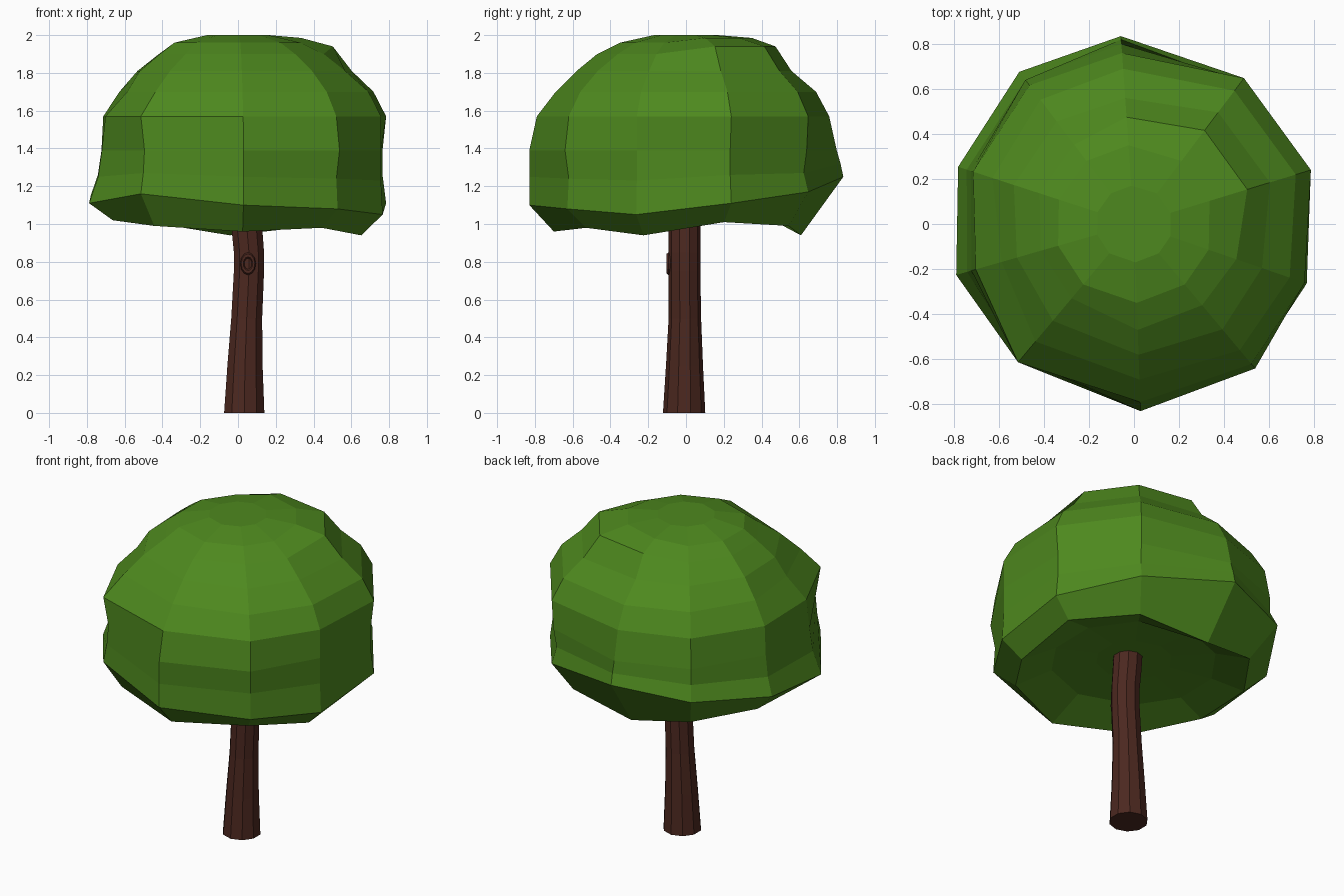
import bpy, bmesh, math
from mathutils import Vector

if "Cube" in bpy.data.objects:
    bpy.data.objects.remove(bpy.data.objects["Cube"])


def material(name, rgb):
    m = bpy.data.materials.new(name)
    m.diffuse_color = (*rgb, 1)
    m.use_nodes = True
    m.node_tree.nodes["Principled BSDF"].inputs["Base Color"].default_value = m.diffuse_color
    return m


leaf = material("leaf green", (0.076, 0.250, 0.013))
bark = material("bark brown", (0.072, 0.021, 0.014))


def loft(name, rings, mat):
    """Skin a bottom-to-top stack of equal point rings, capping both ends."""
    bm = bmesh.new()
    rows = [[bm.verts.new(p) for p in ring] for ring in rings]
    n = len(rows[0])
    for lo, hi in zip(rows, rows[1:]):
        for i in range(n):
            j = (i + 1) % n
            bm.faces.new((lo[i], lo[j], hi[j], hi[i]))
    bm.faces.new(rows[0][::-1])
    bm.faces.new(rows[-1])
    bmesh.ops.recalc_face_normals(bm, faces=bm.faces)
    me = bpy.data.meshes.new(name)
    bm.to_mesh(me)
    bm.free()
    me.materials.append(mat)
    ob = bpy.data.objects.new(name, me)
    bpy.context.collection.objects.link(ob)
    return ob


# Canopy: ten uneven columns, anticlockwise from the right
angles = [math.radians(a) for a in (17, 53, 94, 127, 162, 196, 230, 272, 310, 341)]
rim_z = [1.01, 0.99, 0.94, 1.00, 1.02, 1.02, 0.99, 0.96, 0.98, 0.94]
skirt_z = [1.11, 1.17, 1.25, 1.20, 1.15, 1.11, 1.16, 1.10, 1.08, 1.05]
mid_z = [1.26, 1.27, 1.32, 1.29, 1.26, 1.25, 1.27, 1.25, 1.24, 1.23]


def ring(radii, heights):
    """Ring of ten points; a single number means the same for every column."""
    radii = radii if isinstance(radii, list) else [radii] * 10
    heights = heights if isinstance(heights, list) else [heights] * 10
    return [Vector((r * math.cos(a), r * math.sin(a), z))
            for a, r, z in zip(angles, radii, heights)]


def ledge(z, raised):
    """The three back-right columns form a raised ledge on the crown."""
    return [raised] * 3 + [z] * 7


canopy = [
    # hollow underside
    ring(0.22, 1.08), ring(0.48, 1.06),
    # drooping rim
    ring([.69, .68, .61, .68, .68, .69, .69, .70, .69, .69], rim_z),
    ring([.82, .81, .835, .845, .82, .82, .80, .83, .82, .81], skirt_z),
    # lumpy sides
    ring([.80, .78, .82, .80, .78, .77, .78, .83, .81, .80], mid_z),
    ring([.80, .80, .80, .80, .76, .75, .77, .83, .836, .80], 1.39),
    ring([.82, .81, .76, .77, .75, .73, .80, .79, .81, .80], 1.57),
    ring([.75, .74, .69, .69, .66, .61, .68, .69, .73, .73], 1.70),
    # crown
    ring([.63, .62, .56, .57, .56, .54, .56, .58, .61, .60], 1.81),
    ring([.525, .52, .475, .44, .44, .43, .43, .47, .47, .48], ledge(1.90, 1.94)),
    ring(0.35, ledge(1.96, 1.985)), ring(0.17, 2.0),
]
loft("leaf_canopy", canopy, leaf)

# Trunk: gently bent ten-sided column (z, centre x, centre y, radius)
path = [(0, 0.033, -0.01, 0.112), (0.25, 0.037, -0.008, 0.098),
        (0.5, 0.046, -0.006, 0.086), (0.75, 0.058, -0.008, 0.084),
        (0.85, 0.058, -0.008, 0.084), (1.0, 0.045, -0.008, 0.086),
        (1.2, 0.035, -0.005, 0.086)]
trunk = [[Vector((x + r * math.cos((k + 0.5) * math.tau / 10),
                  y + r * math.sin((k + 0.5) * math.tau / 10), z))
          for k in range(10)] for z, x, y, r in path]
loft("trunk", trunk, bark)

# Knot: small oval ring on the front of the trunk
bpy.ops.mesh.primitive_torus_add(major_segments=12, minor_segments=6, major_radius=0.034,
                                 minor_radius=0.012, location=(0.053, -0.093, 0.79),
                                 rotation=(math.pi / 2, 0, 0))
knot = bpy.context.object
knot.name = "trunk_knot"
knot.scale = (0.9, 1.3, 1.0)
knot.data.materials.append(bark)
